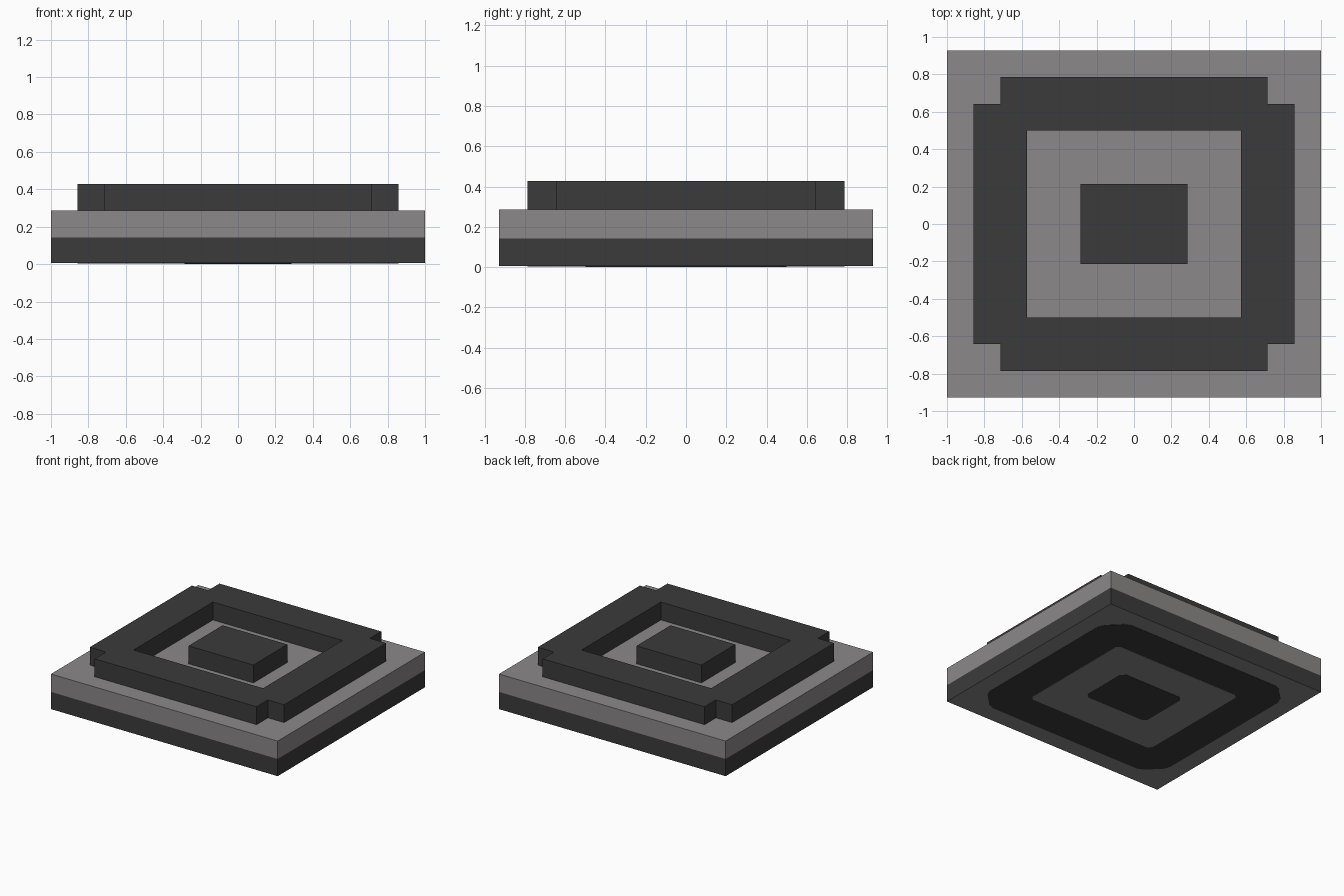
import bpy, bmesh

cube = bpy.data.objects.get("Cube")
if cube:
    bpy.data.objects.remove(cube, do_unlink=True)

U = 1 / 7        # one grid module: the base is 14 x 13 modules
SKIN = 0.002     # thickness of each painted layer underneath


def make_material(name, colour):
    mat = bpy.data.materials.new(name)
    mat.use_nodes = True
    mat.diffuse_color = colour
    mat.node_tree.nodes["Principled BSDF"].inputs["Base Color"].default_value = colour
    return mat


grey = make_material("warm grey", (0.258, 0.246, 0.246, 1))
dark = make_material("charcoal", (0.0437, 0.0437, 0.0437, 1))


def finish(name, bm, z0, z1, mats):
    """Extrude the flat faces in bm from z0 up to z1 and make an object."""
    bmesh.ops.translate(bm, verts=bm.verts, vec=(0, 0, z0))
    new = bmesh.ops.extrude_face_region(bm, geom=bm.faces[:], use_keep_orig=True)["geom"]
    top = [v for v in new if isinstance(v, bmesh.types.BMVert)]
    bmesh.ops.translate(bm, verts=top, vec=(0, 0, z1 - z0))
    bmesh.ops.recalc_face_normals(bm, faces=bm.faces)
    bmesh.ops.dissolve_limit(bm, angle_limit=0.01, verts=bm.verts, edges=bm.edges)
    mesh = bpy.data.meshes.new(name)
    # a second material, if given, goes on the underside
    if len(mats) > 1:
        for f in bm.faces:
            f.material_index = 1 if f.normal.z < -0.5 else 0
    bm.to_mesh(mesh)
    bm.free()
    for m in mats:
        mesh.materials.append(m)
    obj = bpy.data.objects.new(name, mesh)
    bpy.context.collection.objects.link(obj)
    return obj


def cells(name, xs, ys, keep, z0, z1, mats, round_corners=0):
    """Slab made of the grid cells for which keep(column, row) is true."""
    bm = bmesh.new()
    for i in range(len(xs) - 1):
        for j in range(len(ys) - 1):
            if keep(i, j):
                corners = [(xs[i], ys[j]), (xs[i + 1], ys[j]),
                           (xs[i + 1], ys[j + 1]), (xs[i], ys[j + 1])]
                bm.faces.new([bm.verts.new((x * U, y * U, 0)) for x, y in corners])
    bmesh.ops.remove_doubles(bm, verts=bm.verts, dist=1e-5)
    if round_corners:
        bmesh.ops.dissolve_faces(bm, faces=bm.faces[:], use_verts=True)
        bmesh.ops.bevel(bm, geom=bm.verts[:], offset=round_corners,
                        segments=1, affect='VERTICES')
    return finish(name, bm, z0, z1, mats)


def slab(name, w, d, z0, z1, mats, round_corners=0):
    return cells(name, [-w / 2, w / 2], [-d / 2, d / 2], lambda i, j: True,
                 z0, z1, mats, round_corners)


# Two-layer base
slab("base_lower", 14, 13, 3 * SKIN, U, [dark, grey])
slab("base_upper", 14, 13, U, 2 * U, [grey])

# Raised frame with notched corners, and the block in its middle
xs = [-6, -5, -4, 4, 5, 6]
ys = [-5.5, -4.5, -3.5, 3.5, 4.5, 5.5]


def notched(i, j):
    return not (i in (0, 4) and j in (0, 4))


cells("raised_frame", xs, ys, lambda i, j: notched(i, j) and (i, j) != (2, 2)
      and not (1 <= i <= 3 and 1 <= j <= 3 and i == 2 and j == 2),
      2 * U, 3 * U, [dark])
slab("centre_block", 4, 3, 2 * U, 3 * U, [dark])

# Same pattern painted on the underside, as thin nested layers
cells("underside_frame", xs, ys, notched, 2 * SKIN, 3 * SKIN, [dark], 0.03)
slab("underside_field", 8, 7, SKIN, 2 * SKIN, [grey], 0.03)
slab("underside_centre", 4, 3, 0, SKIN, [dark], 0.03)
